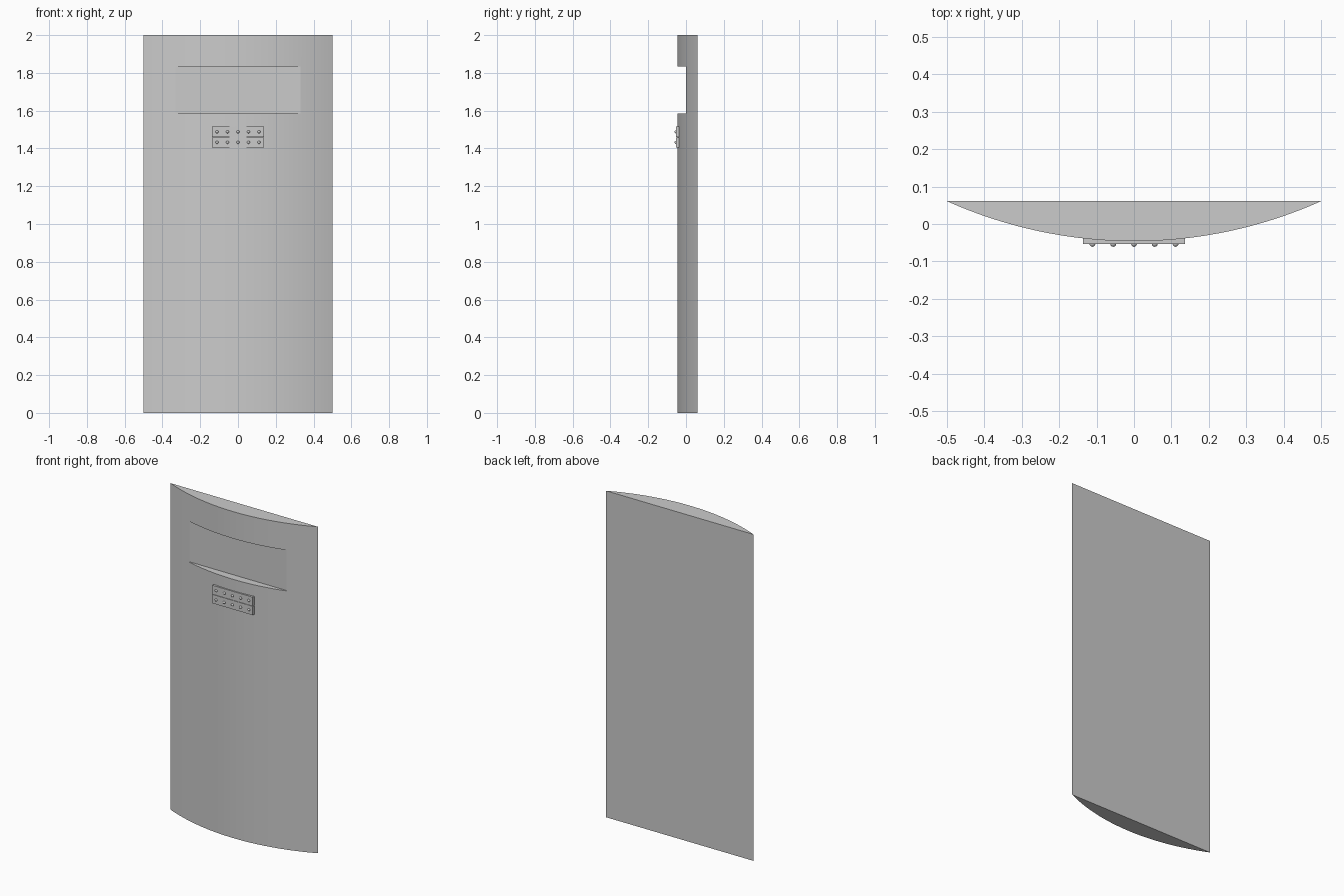
import bpy, bmesh, math
from mathutils import Matrix

old = bpy.data.objects.get("Cube")
if old:
    bpy.data.objects.remove(old, do_unlink=True)

BACK, FRONT, HALF, HEIGHT = 0.061, -0.046, 0.5, 2.0
PLATE_FRONT = -0.053

grey = bpy.data.materials.new("plain grey")
grey.use_nodes = True
colour = (0.6, 0.6, 0.6, 1)
grey.diffuse_color = colour
grey.node_tree.nodes["Principled BSDF"].inputs["Base Color"].default_value = colour


def finish(name, bm, smooth=False):
    bmesh.ops.recalc_face_normals(bm, faces=bm.faces)
    mesh = bpy.data.meshes.new(name)
    bm.to_mesh(mesh)
    bm.free()
    mesh.materials.append(grey)
    obj = bpy.data.objects.new(name, mesh)
    bpy.context.collection.objects.link(obj)
    bpy.ops.object.select_all(action="DESELECT")
    obj.select_set(True)
    bpy.context.view_layer.objects.active = obj
    if smooth:
        bpy.ops.object.shade_smooth_by_angle(angle=math.radians(30))
    return obj


def box(name, x0, x1, y0, y1, z0, z1):
    bm = bmesh.new()
    bmesh.ops.create_cube(bm, size=1)
    bmesh.ops.scale(bm, vec=(x1 - x0, y1 - y0, z1 - z0), verts=bm.verts)
    bmesh.ops.translate(bm, vec=((x0 + x1) / 2, (y0 + y1) / 2, (z0 + z1) / 2), verts=bm.verts)
    return finish(name, bm)


# Shield body: circular arc closed by a flat back, extruded upwards
sag = BACK - FRONT
radius = (HALF ** 2 + sag ** 2) / (2 * sag)
sweep = math.asin(HALF / radius)
steps = 32
bm = bmesh.new()
ring = []
for i in range(steps + 1):
    a = sweep * (2 * i / steps - 1)
    ring.append(bm.verts.new((radius * math.sin(a), FRONT + radius * (1 - math.cos(a)), 0)))
base = bm.faces.new(ring)
top = bmesh.ops.extrude_face_region(bm, geom=[base])
bmesh.ops.translate(bm, vec=(0, 0, HEIGHT),
                    verts=[v for v in top["geom"] if isinstance(v, bmesh.types.BMVert)])
body = finish("shield_body", bm)

# Viewing window recess, cut to a flat floor
cutter = box("window_cutter", -0.33, 0.33, -0.2, 0.004, 1.585, 1.835)
cutter.hide_render = True
cut = body.modifiers.new("window", "BOOLEAN")
cut.operation, cut.solver, cut.object = "DIFFERENCE", "EXACT", cutter
bpy.ops.object.select_all(action="DESELECT")
body.select_set(True)
bpy.context.view_layer.objects.active = body
bpy.ops.object.modifier_apply(modifier=cut.name)
bpy.data.objects.remove(cutter, do_unlink=True)
bpy.ops.object.shade_smooth_by_angle(angle=math.radians(30))

# Two riveted plates below the window
for name, z0, z1 in (("lower_plate", 1.405, 1.459), ("upper_plate", 1.461, 1.515)):
    box(name, -0.137, 0.137, PLATE_FRONT, -0.03, z0, z1)
    bm = bmesh.new()
    for i in range(5):
        spot = Matrix.Translation(((i - 2) * 0.0555, PLATE_FRONT, (z0 + z1) / 2))
        bmesh.ops.create_uvsphere(bm, u_segments=12, v_segments=8, radius=0.008, matrix=spot)
    finish(name.replace("plate", "rivets"), bm, smooth=True)
